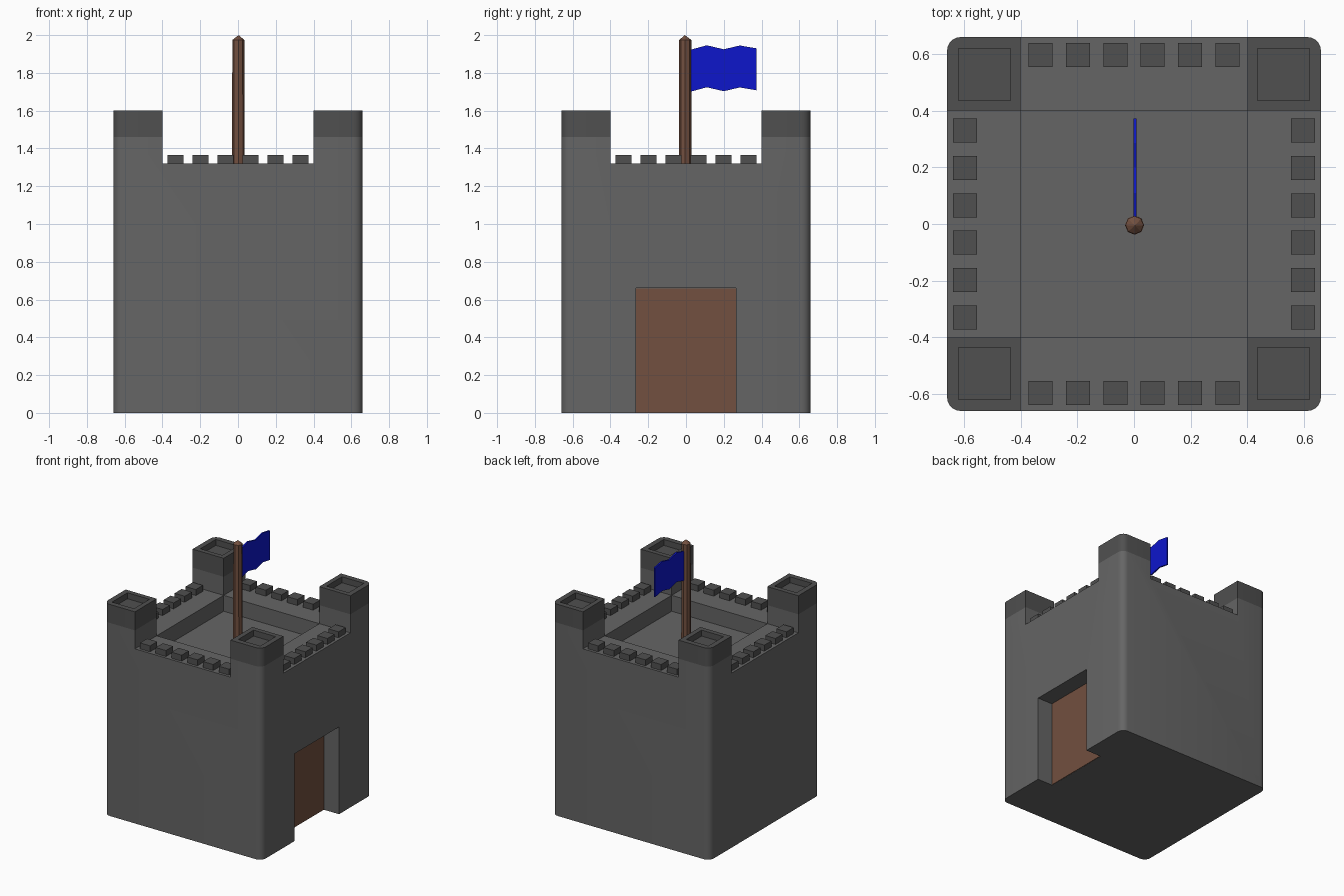
import bpy, bmesh, math

if "Cube" in bpy.data.objects:
    bpy.data.objects.remove(bpy.data.objects["Cube"])


def material(name, rgb):
    m = bpy.data.materials.new(name)
    m.diffuse_color = (*rgb, 1)
    m.use_nodes = True
    m.node_tree.nodes["Principled BSDF"].inputs["Base Color"].default_value = m.diffuse_color
    return m


STONE = material("stone", (0.13, 0.13, 0.13))
DARK = material("dark_stone", (0.08, 0.08, 0.08))
WOOD = material("wood", (0.17, 0.08, 0.05))
CLOTH = material("cloth", (0.004, 0.008, 0.6))


def make(name, bm, mat=None):
    bmesh.ops.recalc_face_normals(bm, faces=bm.faces)
    me = bpy.data.meshes.new(name)
    bm.to_mesh(me)
    bm.free()
    ob = bpy.data.objects.new(name, me)
    bpy.context.collection.objects.link(ob)
    if mat:
        me.materials.append(mat)
    return ob


def add_box(bm, lo, hi):
    vs = bmesh.ops.create_cube(bm, size=1)["verts"]
    for v in vs:
        for i in range(3):
            v.co[i] = hi[i] if v.co[i] > 0 else lo[i]


def box(name, lo, hi, mat=None):
    bm = bmesh.new()
    add_box(bm, lo, hi)
    return make(name, bm, mat)


def select_only(ob):
    bpy.ops.object.select_all(action='DESELECT')
    ob.select_set(True)
    bpy.context.view_layer.objects.active = ob


def cut(ob, lo, hi):
    c = box("cutter", lo, hi)
    c.hide_render = True
    m = ob.modifiers.new("cut", 'BOOLEAN')
    m.operation, m.solver, m.object = 'DIFFERENCE', 'EXACT', c
    select_only(ob)
    bpy.ops.object.modifier_apply(modifier=m.name)
    bpy.data.objects.remove(c)


# Keep: block with rounded vertical edges
H, IN, WALK, TOP = 0.66, 0.40, 1.32, 1.6
bm = bmesh.new()
add_box(bm, (-H, -H, 0), (H, H, TOP))
upright = [e for e in bm.edges if abs(e.verts[0].co.z - e.verts[1].co.z) > 1]
bmesh.ops.bevel(bm, geom=upright, offset=0.05, segments=5, profile=0.5, affect='EDGES')
keep = make("castle_keep", bm, STONE)

# Wall walks between the towers, courtyard, doorway, tower-top pockets
cut(keep, (-IN, -1, WALK), (IN, 1, 2))
cut(keep, (-1, -IN, WALK), (1, IN, 2))
cut(keep, (-IN, -IN, 1.2), (IN, IN, 2))
cut(keep, (0.53, -0.265, -1), (1, 0.265, 0.66))
for sx in (-1, 1):
    for sy in (-1, 1):
        x, y = sx * 0.528, sy * 0.528
        cut(keep, (x - 0.092, y - 0.092, 1.555), (x + 0.092, y + 0.092, 2))

# Dark band round the tower tops
bm = bmesh.new()
bm.from_mesh(keep.data)
bmesh.ops.bisect_plane(bm, geom=bm.verts[:] + bm.edges[:] + bm.faces[:],
                       plane_co=(0, 0, 1.46), plane_no=(0, 0, 1))
keep.data.materials.clear()
keep.data.materials.append(STONE)
keep.data.materials.append(DARK)
for f in bm.faces:
    f.material_index = 1 if f.calc_center_median().z > 1.461 else 0
bm.to_mesh(keep.data)
bm.free()
select_only(keep)
bpy.ops.object.shade_smooth_by_angle(angle=math.radians(30))

# Battlement blocks, six per wall
bm = bmesh.new()
r = 0.0425
for i in range(6):
    t = (i - 2.5) * 0.132
    for s in (-0.597, 0.597):
        for x, y in ((t, s), (s, t)):
            add_box(bm, (x - r, y - r, WALK - 0.005), (x + r, y + r, 1.365))
make("battlements", bm, DARK)

# Door panel at the back of the recess
box("door", (0.52, -0.264, 0.001), (0.534, 0.264, 0.659), WOOD)

# Flagpole with pointed tip
bm = bmesh.new()
rings = []
for z, rad in ((1.19, 0.034), (1.974, 0.032)):
    rings.append([bm.verts.new((0.002 + rad * math.cos(a), -0.004 + rad * math.sin(a), z))
                  for a in (math.tau * k / 8 for k in range(8))])
tip = bm.verts.new((0.003, -0.006, 2.0))
for k in range(8):
    n = (k + 1) % 8
    bm.faces.new((rings[0][k], rings[0][n], rings[1][n], rings[1][k]))
    bm.faces.new((rings[1][k], rings[1][n], tip))
bm.faces.new(rings[0][::-1])
make("flagpole", bm, WOOD)

# Waving flag
bm = bmesh.new()
wave = ((0.015, 1.92), (0.11, 1.946), (0.20, 1.925), (0.285, 1.945), (0.372, 1.93))
rows = []
for y, z in wave:
    rows.append([bm.verts.new((x, y, z - d)) for x, d in
                 ((-0.002, 0), (0.009, 0), (0.009, 0.222), (-0.002, 0.222))])
for a, b in zip(rows, rows[1:]):
    for k in range(4):
        n = (k + 1) % 4
        bm.faces.new((a[k], a[n], b[n], b[k]))
bm.faces.new(rows[0])
bm.faces.new(rows[-1])
make("flag", bm, CLOTH)
